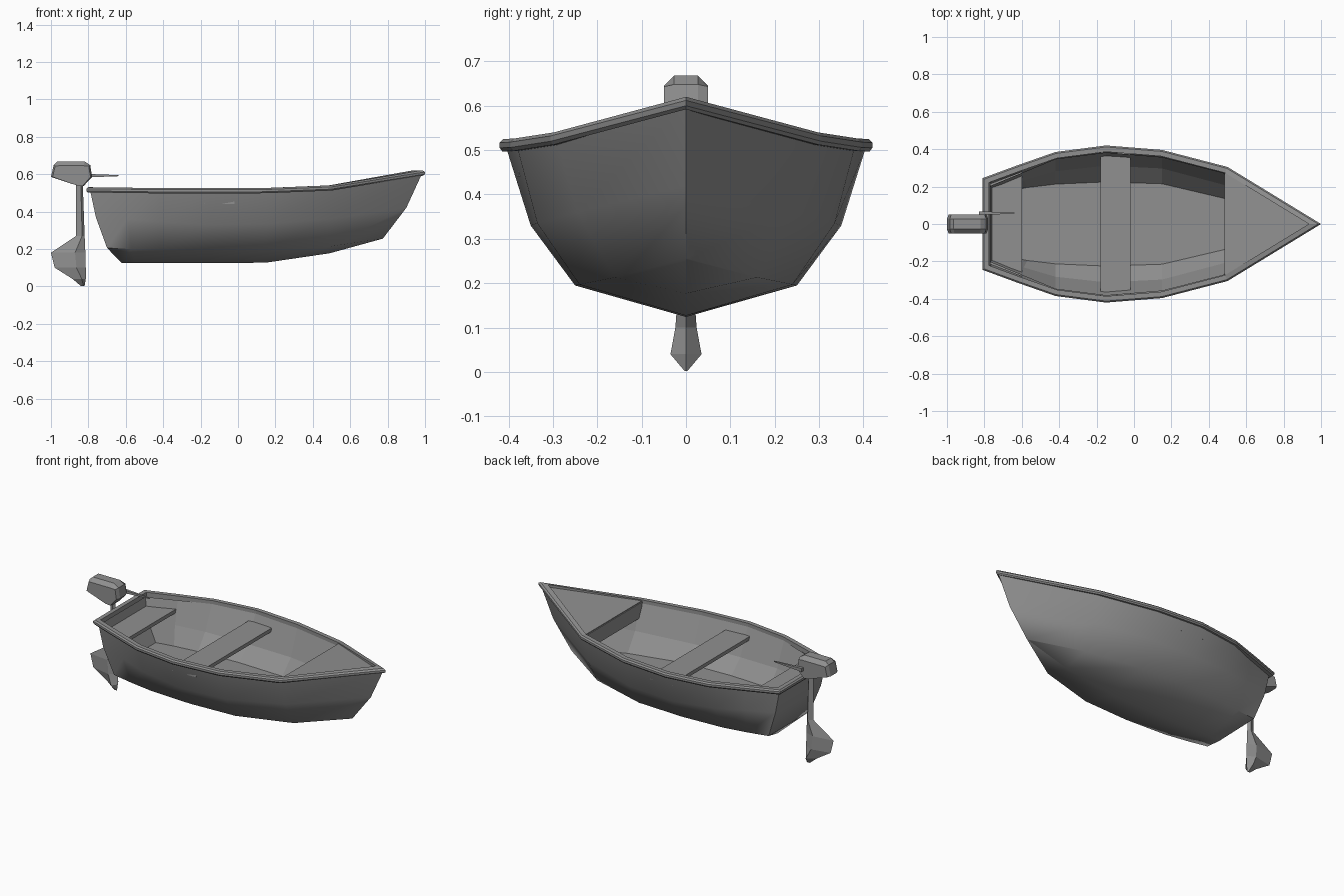
import bpy, bmesh, math
from mathutils import Vector

if "Cube" in bpy.data.objects:
    bpy.data.objects.remove(bpy.data.objects["Cube"])

grey = bpy.data.materials.new("dark_grey")
grey.diffuse_color = (.28, .28, .28, 1)
grey.use_nodes = True
grey.node_tree.nodes["Principled BSDF"].inputs["Base Color"].default_value = grey.diffuse_color


def finish(name, bm, smooth=None):
    bmesh.ops.remove_doubles(bm, verts=bm.verts, dist=0.0005)
    bmesh.ops.recalc_face_normals(bm, faces=bm.faces)
    me = bpy.data.meshes.new(name)
    bm.to_mesh(me)
    bm.free()
    me.materials.append(grey)
    ob = bpy.data.objects.new(name, me)
    bpy.context.collection.objects.link(ob)
    if smooth:
        bpy.ops.object.select_all(action='DESELECT')
        ob.select_set(True)
        bpy.context.view_layer.objects.active = ob
        bpy.ops.object.shade_smooth_by_angle(angle=math.radians(smooth))
    return ob


def loft(name, rings, loop=False, smooth=None):
    """Skin closed rings of points; cap the ends unless the rings loop."""
    bm = bmesh.new()
    vs = [[bm.verts.new(p) for p in r] for r in rings]
    n = len(vs[0])
    for a, b in zip(vs, vs[1:] + (vs[:1] if loop else [])):
        for i in range(n):
            j = (i + 1) % n
            bm.faces.new((a[i], a[j], b[j], b[i]))
    if not loop:
        bm.faces.new(vs[0])
        bm.faces.new(vs[-1])
    return finish(name, bm, smooth)


def slab(name, pts, thick):
    return loft(name, [pts, [(x, y, z - thick) for x, y, z in pts]])


def mir(p):
    return (p[0], -p[1], p[2])


def shell(name, sections, up, smooth=None):
    """Open boat shell: half sections ending on the centreline, plus a transom."""
    bm = bmesh.new()
    rows = [[bm.verts.new(p) for p in s + [mir(q) for q in s[2::-1]]] for s in sections]
    for a, b in zip(rows, rows[1:]):
        for i in range(6):
            bm.faces.new((a[i], a[i + 1], b[i + 1], b[i]))
    t = rows[0]
    for i in range(2):
        bm.faces.new((t[i], t[i + 1], t[5 - i], t[6 - i]))
    bm.faces.new((t[2], t[3], t[4]))
    ob = finish(name, bm, smooth)
    low = min(ob.data.polygons, key=lambda f: f.center.z)
    if (low.normal.z > 0) != up:
        ob.data.flip_normals()
    return ob


# Hull stations from stern to bow: rail, side, chine, keel
stations = [
    [(-.79, .225, .51), (-.76, .22, .37), (-.70, .20, .205), (-.62, 0, .124)],
    [(-.60, .295, .508), (-.59, .27, .36), (-.57, .22, .20), (-.55, 0, .124)],
    [(-.42, .37, .505), (-.42, .32, .345), (-.42, .238, .196), (-.42, 0, .124)],
    [(-.15, .405, .505), (-.15, .35, .33), (-.15, .25, .195), (-.15, 0, .124)],
    [(.15, .38, .505), (.15, .335, .335), (.15, .24, .197), (.15, 0, .127)],
    [(.50, .29, .52), (.49, .245, .36), (.49, .16, .213), (.49, 0, .177)],
    [(.985, 0, .605), (.90, 0, .42), (.775, 0, .256), (.77, 0, .254)],
]
shell("hull", stations, False, 50)

# Inner lining with a raised flat floor
lining = []
for i, (r, s, c, k) in enumerate(stations):
    dx = (.02, 0, 0, 0, 0, 0, -.05)[i]
    lining.append([(r[0] + dx, max(r[1] - .022, 0), r[2]),
                   (s[0] + dx, max(s[1] - .038, 0), s[2] + .015),
                   (c[0] + dx, max(c[1] - .025, 0), .265),
                   (c[0] + dx, 0, .264)])
lining[-1][2] = lining[-1][3] = (.74, 0, .28)
shell("lining", lining, True)

# Gunwale rail: section swept round the mitred outline
half = [(-.81, .245, .53), (-.62, .315, .528), (-.42, .385, .525),
        (-.15, .42, .525), (.15, .396, .526), (.50, .305, .54)]
outline = [Vector(p) for p in half + [(1, 0, .62)] + [mir(p) for p in half[::-1]]]
section = [(.006, -.028), (0, -.02), (0, -.008), (.008, 0), (.034, 0), (.034, -.028)]
rings = []
for i, p in enumerate(outline):
    d1 = (p - outline[i - 1]).xy.normalized()
    d2 = (outline[(i + 1) % len(outline)] - p).xy.normalized()
    n1, n2 = Vector((d1.y, -d1.x)), Vector((d2.y, -d2.x))
    m = (n1 + n2) / (1 + n1.dot(n2))
    rings.append([(p.x + m.x * o, p.y + m.y * o, p.z + h) for o, h in section])
loft("gunwale", rings, loop=True)

# Bow deck with a lip hanging from its rear edge
slab("bow_deck", [(.49, .282, .535), (.49, -.282, .535), (.96, 0, .608)], .015)
loft("bow_deck_lip", [[(x, .272, .53), (x, -.272, .53), (x, -.248, .44), (x, .248, .44)]
                      for x in (.485, .505)])

# Seats
slab("middle_seat", [(-.18, .382, .462), (-.02, .378, .462),
                     (-.02, -.378, .462), (-.18, -.382, .462)], .022)
slab("stern_seat", [(-.77, .215, .46), (-.60, .28, .46),
                    (-.60, -.28, .46), (-.77, -.215, .46)], .022)

# Outboard motor head: side profile with chamfered flanks
profile = [(-1, .585), (-.985, .65), (-.965, .668), (-.82, .668),
           (-.79, .648), (-.78, .585), (-.825, .537), (-.86, .54)]
flank = [(-.89 + (x + .89) * .92, min(z, .643)) for x, z in profile]
flank[2] = (-.96, .645)
flank[3] = (-.825, .645)
loft("motor_head", [[(x, y, z) for x, z in (flank if abs(y) > .04 else profile)]
                    for y in (-.05, -.027, .027, .05)])

# Motor leg and fin: diamond sections down its height (z, back, front, half width)
leg = [(.55, -.865, -.83, .014), (.27, -.865, -.82, .014), (.18, -1, -.816, .018),
       (.10, -.98, -.814, .024), (.04, -.885, -.814, .035), (.002, -.84, -.82, .003)]
loft("motor_leg", [[(b, 0, z), (b + (f - b) * .7, w, z), (f, 0, z),
                    (b + (f - b) * .7, -w, z)] for z, b, f, w in leg])

# Tiller handle
loft("tiller", [[(x, .058 - h, .592 - h), (x, .058 + h, .592 - h),
                 (x, .058 + h, .592 + h), (x, .058 - h, .592 + h)]
                for x, h in ((-.83, .010), (-.72, .006), (-.64, .003))])
